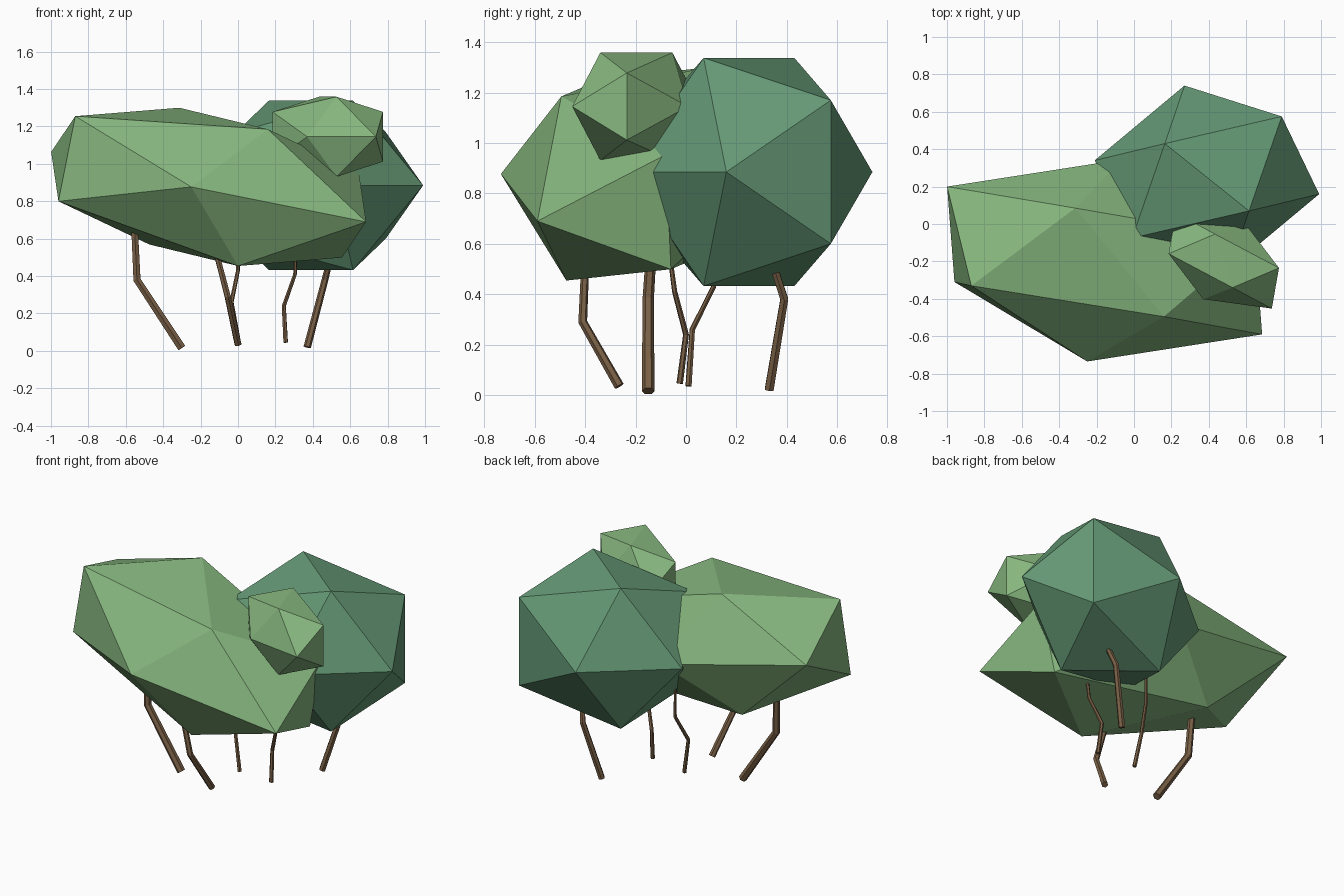
import bpy, bmesh
from mathutils import Vector

if "Cube" in bpy.data.objects:
    bpy.data.objects.remove(bpy.data.objects["Cube"])


def material(name, rgb):
    m = bpy.data.materials.new(name)
    m.diffuse_color = (*rgb, 1)
    m.use_nodes = True
    m.node_tree.nodes["Principled BSDF"].inputs["Base Color"].default_value = m.diffuse_color
    return m


light = material("light_leaf", (0.24, 0.47, 0.21))
dark = material("dark_leaf", (0.13, 0.32, 0.18))
bark = material("bark", (0.19, 0.115, 0.06))


def clump(name, centre, spokes, mat):
    """Stretched icosahedron: six spokes mirrored through the centre, then hulled."""
    bm = bmesh.new()
    c = Vector(centre)
    for s in spokes:
        bm.verts.new(c + Vector(s))
        bm.verts.new(c - Vector(s))
    bmesh.ops.convex_hull(bm, input=bm.verts[:])
    bmesh.ops.recalc_face_normals(bm, faces=bm.faces[:])
    me = bpy.data.meshes.new(name)
    bm.to_mesh(me)
    bm.free()
    me.materials.append(mat)
    bpy.context.collection.objects.link(bpy.data.objects.new(name, me))


def stem(name, points, radius):
    """Crooked six-sided stem that thins towards the leaves."""
    cu = bpy.data.curves.new(name, "CURVE")
    cu.dimensions = "3D"
    cu.bevel_depth = radius
    cu.bevel_resolution = 1
    cu.use_fill_caps = True
    sp = cu.splines.new("POLY")
    sp.points.add(len(points) - 1)
    sp.use_smooth = False
    for i, (p, co) in enumerate(zip(sp.points, points)):
        p.co = (*co, 1)
        p.radius = 1 - 0.1 * i
    cu.materials.append(bark)
    bpy.context.collection.objects.link(bpy.data.objects.new(name, cu))


# Leaf clumps
clump("dark_foliage", (0.39, 0.25, 0.885),
      [(0.60, -0.09, 0), (-0.12, 0.49, 0),
       (0.40, 0.325, 0.285), (0.40, 0.325, -0.285),
       (-0.225, 0.18, 0.453), (-0.225, 0.18, -0.453)], dark)
clump("wide_foliage", (-0.157, -0.195, 0.877),
      [(-0.093, -0.54, 0), (0.842, -0.395, -0.187),
       (0.317, -0.30, 0.308), (-0.713, -0.135, 0.378),
       (-0.803, -0.115, -0.077), (0.157, -0.28, -0.423)], light)
clump("small_foliage", (0.48, -0.197, 1.145),
      [(0.047, -0.143, 0.214), (0.047, -0.143, -0.214),
       (0.295, -0.038, 0.133), (0.295, -0.038, -0.133),
       (0.257, -0.255, 0), (-0.11, -0.205, 0)], light)

# Stems, from the ground up into the leaves
stem("left_stem", [(-0.30, -0.15, 0.015), (-0.54, -0.15, 0.38), (-0.555, -0.13, 0.70)], 0.025)
stem("front_stem", [(0.0, -0.265, 0.035), (-0.055, -0.41, 0.29), (-0.115, -0.40, 0.52)], 0.02)
stem("back_stem", [(0.37, 0.33, 0.02), (0.465, 0.39, 0.38), (0.50, 0.345, 0.52)], 0.02)
stem("middle_thin_stem", [(0.005, 0.01, 0.035), (-0.035, 0.025, 0.26),
                          (0.0, 0.11, 0.43), (0.0, 0.11, 0.62)], 0.013)
stem("right_thin_stem", [(0.255, -0.025, 0.045), (0.245, 0.0, 0.24),
                         (0.305, -0.045, 0.41), (0.305, -0.065, 0.56)], 0.013)
